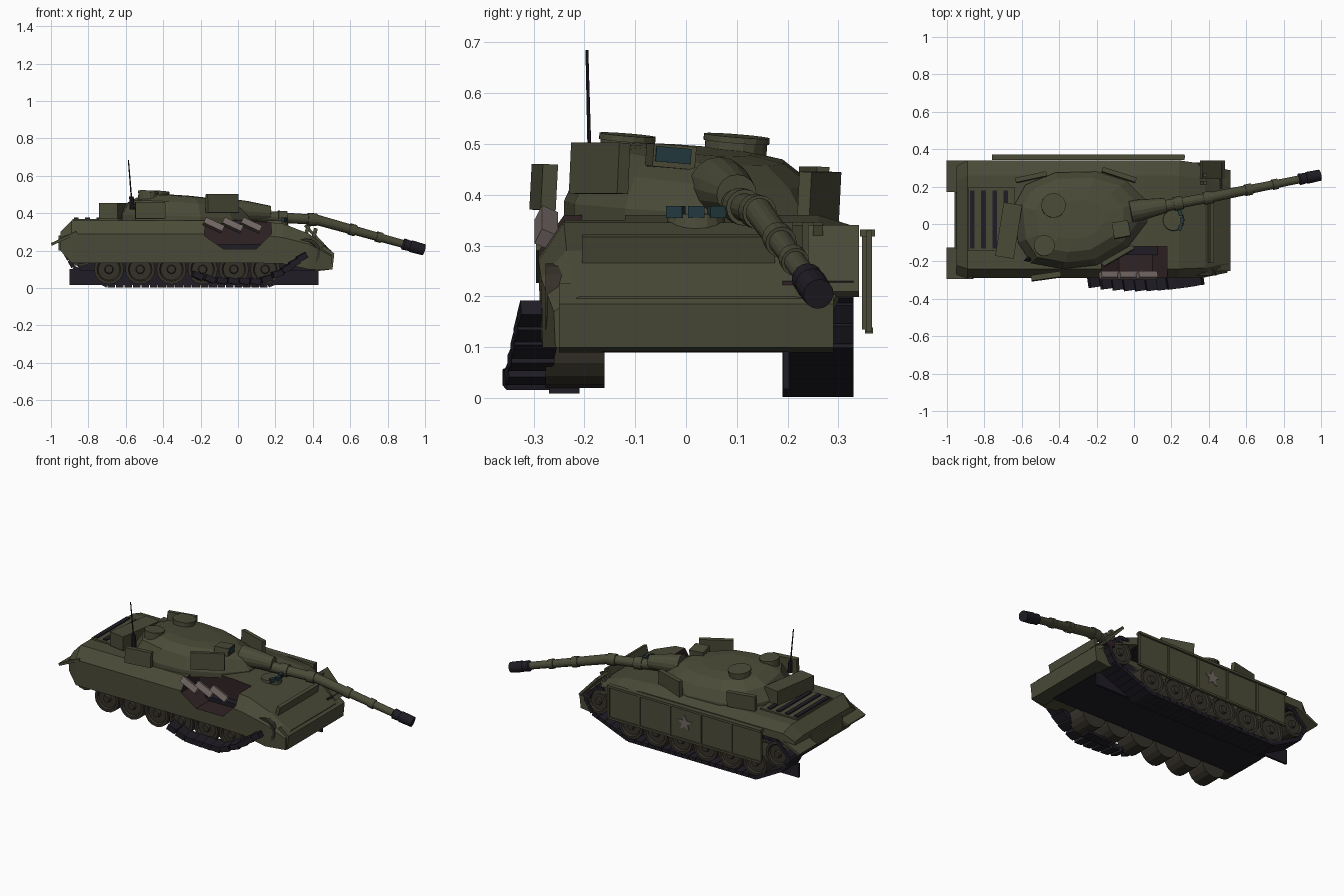
import bpy, bmesh, math
from mathutils import Vector, Euler

if "Cube" in bpy.data.objects:
    bpy.data.objects.remove(bpy.data.objects["Cube"])

def material(name, rgb):
    m = bpy.data.materials.new(name)
    m.diffuse_color = (*rgb, 1)
    m.use_nodes = True
    m.node_tree.nodes["Principled BSDF"].inputs["Base Color"].default_value = m.diffuse_color
    return m

OLIVE = material("olive", (.07, .07, .04))
DARK = material("dark", (.014, .012, .018))
RUST = material("rust", (.03, .016, .018))
WHEEL = material("wheel", (.036, .031, .022))
TORN = material("torn_metal", (.17, .135, .125))
GLASS = material("glass", (.017, .042, .05))

def mesh(name, verts, faces, mat):
    me = bpy.data.meshes.new(name)
    me.from_pydata([tuple(v) for v in verts], [], faces)
    bm = bmesh.new(); bm.from_mesh(me)
    bmesh.ops.recalc_face_normals(bm, faces=bm.faces)
    bm.to_mesh(me); bm.free()
    me.materials.append(mat)
    ob = bpy.data.objects.new(name, me)
    bpy.context.collection.objects.link(ob)
    return ob

def loft(name, rings, mat=OLIVE):
    n = len(rings[0])
    faces = [(i*n+j, i*n+(j+1) % n, (i+1)*n+(j+1) % n, (i+1)*n+j)
             for i in range(len(rings)-1) for j in range(n)]
    faces += [tuple(range(n)), tuple(range((len(rings)-1)*n, len(rings)*n))]
    return mesh(name, [v for r in rings for v in r], faces, mat)

def box(name, c, s, mat=OLIVE, rot=(0, 0, 0)):
    R = Euler([math.radians(a) for a in rot]).to_matrix()
    quad = [(-1, -1), (1, -1), (1, 1), (-1, 1)]
    return loft(name, [[Vector(c) + R @ Vector((a*s[0]/2, b*s[1]/2, k*s[2]/2))
                        for a, b in quad] for k in (-1, 1)], mat)

def tube(name, stations, mat=OLIVE, n=16, axis=None):
    """Circular loft through (point, radius) stations."""
    pts = [Vector(p) for p, r in stations]
    R = Vector(axis or pts[-1]-pts[0]).to_track_quat('Z', 'Y').to_matrix()
    ring = [Vector((math.cos(t*math.tau/n), math.sin(t*math.tau/n), 0)) for t in range(n)]
    return loft(name, [[p + R @ (v*s[1]) for v in ring] for p, s in zip(pts, stations)], mat)

# Hull: x, left y, right y, bottom z, shoulder z, deck z
def section(x, yl, yr, zb, zs, zt):
    return [(x, yl+.003, zb), (x, yl, zs), (x, yl+.05, zt), (x, yr-.08, zt),
            (x, yr, zs+(zt-zs)*.65), (x, yr, zs), (x, .19, zs-.005), (x, .19, zb)]
hull = loft("hull", [section(*s) for s in (
    (-.95, -.27, .31, .20, .27, .30), (-.89, -.29, .34, .135, .29, .36),
    (.05, -.29, .34, .135, .29, .36), (.24, -.29, .34, .13, .27, .345),
    (.38, -.285, .32, .10, .235, .29), (.50, -.26, .29, .10, .17, .20))])
hull.data.materials.append(RUST)

# Blast hole in the left side
hole = [(-.17, .42), (.17, .42), (.18, .29), (.10, .21), (-.08, .21), (-.18, .28)]
cutter = loft("hole_cutter", [[(x, y, z) for x, z in hole] for y in (-.4, -.12)], RUST)
mod = hull.modifiers.new("hole", 'BOOLEAN')
mod.operation, mod.object, mod.solver = 'DIFFERENCE', cutter, 'EXACT'
mod.material_mode = 'TRANSFER'
bpy.context.view_layer.objects.active = hull
bpy.ops.object.modifier_apply(modifier="hole")
bpy.data.objects.remove(cutter)
for i, x in enumerate((-.13, -.03, .07)):
    box(f"torn_plate_{i}", (x, -.275, .335), (.11, .035, .035), TORN, (-25, 25, 0))

# Lower hull and nose
loft("lower_hull", [[(x, y, z) for x, z in ((-.93, .22), (-.84, .09), (.43, .09), (.49, .15), (.40, .24))]
                    for y in (-.165, .19)], DARK)
loft("nose_plate", [[(x, y, z) for x, z in ((.33, .14), (.42, .09), (.505, .10), (.515, .185), (.46, .225))]
                    for y in (-.25, .29)])
box("splash_board", (.41, -.015, .293), (.02, .38, .055), OLIVE, (0, 15, 0))
box("front_fender", (.42, .29, .27), (.18, .10, .015), OLIVE, (0, 47, 0))
box("damaged_fender_patch", (.44, .26, .215), (.06, .14, .03), RUST)
for i, y in enumerate((.22, .26)):
    box(f"light_guard_{i}", (.37, y, .31), (.02, .02, .07), OLIVE, (0, 20, 0))

# Engine deck and rear mudguards
box("engine_deck", (-.76, .025, .362), (.25, .34, .014))
for i in range(4):
    box(f"grille_slot_{i}", (-.865+i*.06, .025, .371), (.025, .31, .01), DARK)
for i, y in enumerate((-.21, .255)):
    box(f"rear_mudguard_{i}", (-.93, y, .265), (.15, .17, .015), OLIVE, (0, -25, 0))
box("rear_stowage", (-.935, .02, .24), (.05, .3, .08))

# Running gear
wheels = [(-.69+.167*i, .1, .08) for i in range(6)] + [(.365, .19, .075), (-.84, .19, .075)]
for side, y0, y1 in (("left", -.16, -.276), ("right", .21, .325)):
    d = math.copysign(.01, y1)
    for i, (x, z, r) in enumerate(wheels):
        tube(f"{side}_wheel_{i}", [((x, y0, z), r), ((x, y1, z), r), ((x, y1, z), r*.8),
             ((x, y1-d, z), r*.72), ((x, y1-d, z), r*.3), ((x, y1+d*.4, z), r*.25)], WHEEL)

def links(name, path, y, step, wid, thick, slide=lambda x: 0, twist=0):
    """Track links spaced along an xz polyline, y shifted by the slide function."""
    k = 0
    for a, b in zip(path, path[1:]):
        a, b = Vector(a), Vector(b)
        n = max(1, round((b-a).length/step))
        ang = -math.degrees(math.atan2(b.y-a.y, b.x-a.x))
        for i in range(n):
            p = a.lerp(b, (i+.5)/n)
            box(f"{name}_{k}", (p.x, y+slide(p.x), p.y), (step*.92, wid, thick),
                DARK, (0, ang+twist, twist))
            k += 1

loop = [(-.70, .013), (.16, .013), (.40, .11), (.45, .19), (.37, .275),
        (-.84, .275), (-.925, .19), (-.88, .11), (-.70, .013)]
links("right_track_link", loop, .26, .045, .14, .022)
box("right_track_guide", (-.235, .197, .06), (1.33, .012, .085), DARK)
# Thrown left track
links("thrown_track_link", [(-.25, .075), (-.12, .04), (.12, .035), (.24, .09), (.36, .18)],
      -.305, .06, .085, .032, lambda x: -.01+.3*(x-.03)**2, 8)
box("thrown_track_lower_link", (.06, -.24, .016), (.16, .06, .014), DARK)

# Side skirts with rail, posts and star
box("skirt_rail", (-.245, .357, .325), (1.03, .03, .014))
for i in range(5):
    x = -.657+i*.206
    box(f"skirt_panel_{i}", (x, .353, .23), (.196, .014, .19))
    box(f"skirt_post_{i}", (x+.1, .360, .23), (.014, .012, .2))
box("skirt_foot", (-.245, .36, .133), (1.02, .016, .012))
star = [(-.245+r*math.sin(i*math.pi/5), r*math.cos(i*math.pi/5)+.235)
        for i, r in enumerate([.05, .021]*5)]
loft("star", [[(x, y, z) for x, z in star] for y in (.356, .364)], TORN)

# Turret: one plan outline scaled up through tilted levels
plan = [(.07, .01), (.07, .12), (-.04, .23), (-.2, .28), (-.42, .275), (-.58, .21), (-.64, .1),
        (-.62, -.1), (-.55, -.21), (-.38, -.24), (-.2, -.22), (-.03, -.12)]
def level(s, z, tilt):
    cx, cy = -.3, .025
    return [(cx+(x-cx)*s, cy+(y-cy)*s, z-tilt*(.06*(x-cx)*s+.08*(y-cy)*s)) for x, y in plan]
loft("turret", [level(1, .345, 0), level(1, .375, .5), level(.87, .44, 1),
                level(.66, .478, 1), level(.4, .488, 1)])
box("bustle_box", (-.67, -.035, .412), (.1, .29, .085), OLIVE, (0, 0, -9))
for name, c, s, a in (("left_rear", (-.47, -.28, .415), (.16, .03, .09), 8),
                      ("left_front", (-.085, -.17, .452), (.19, .025, .1), 30),
                      ("right_front", (-.08, .262, .395), (.19, .025, .1), 18),
                      ("right_rear", (-.55, .25, .41), (.17, .025, .09), 12)):
    box(f"{name}_turret_plate", c, s, OLIVE, (-3, 0, -a if name == "right_front" else a))

# Hatches, sight and antenna, leaning with the turret roof
lean = Vector((.05, .08, 1))
for name, p, r in (("commander_hatch", (-.43, .10, .516), .062), ("loader_hatch", (-.48, -.115, .518), .053)):
    p = Vector(p)
    tube(name, [(p-lean*.06, r), (p-lean*.012, r), (p-lean*.012, r*1.06), (p, r*1.06)], axis=lean)
box("sight_box", (-.07, -.03, .475), (.085, .085, .045), OLIVE, (-5, 0, 10))
box("sight_glass", (-.027, -.025, .478), (.008, .07, .03), GLASS, (-5, 0, 10))
tube("antenna_base", [((-.565, -.19, .42), .014), ((-.57, -.19, .49), .012)], DARK, 8)
tube("antenna", [((-.57, -.19, .485), .004), ((-.586, -.195, .685), .003)], DARK, 6)

# Driver hatch
tube("driver_hatch", [((.21, .02, .33), .06), ((.21, .02, .362), .055)])
for i, y in enumerate((-.02, .02, .06)):
    box(f"periscope_{i}", (.258-abs(y-.02)*.3, y, .366), (.02, .033, .024), GLASS, (0, 0, (y-.02)*500))

# Mantlet and bent gun
tube("mantlet", [((-.02, .065, .415), .06), ((.05, .078, .41), .055), ((.17, .10, .40), .04)])
A, B, C = Vector((.10, .085, .385)), Vector((.42, .145, .365)), Vector((1, .262, .203))
def along(a, b, *tr):
    return [(a.lerp(b, t), r) for t, r in tr]
tube("gun_base", along(A, B, (0, .03), (.35, .03), (.35, .036), (.5, .036), (.5, .028),
                       (.85, .027), (.85, .034), (1, .034)))
tube("gun_barrel", along(B, C, (-.03, .028), (.3, .026), (.3, .031), (.36, .031), (.36, .024),
                         (.55, .023), (.55, .028), (.6, .028), (.6, .022), (.85, .021)))
tube("muzzle", along(B, C, (.79, .022), (.80, .031), (.86, .028), (.87, .032), (.99, .03)), DARK)
